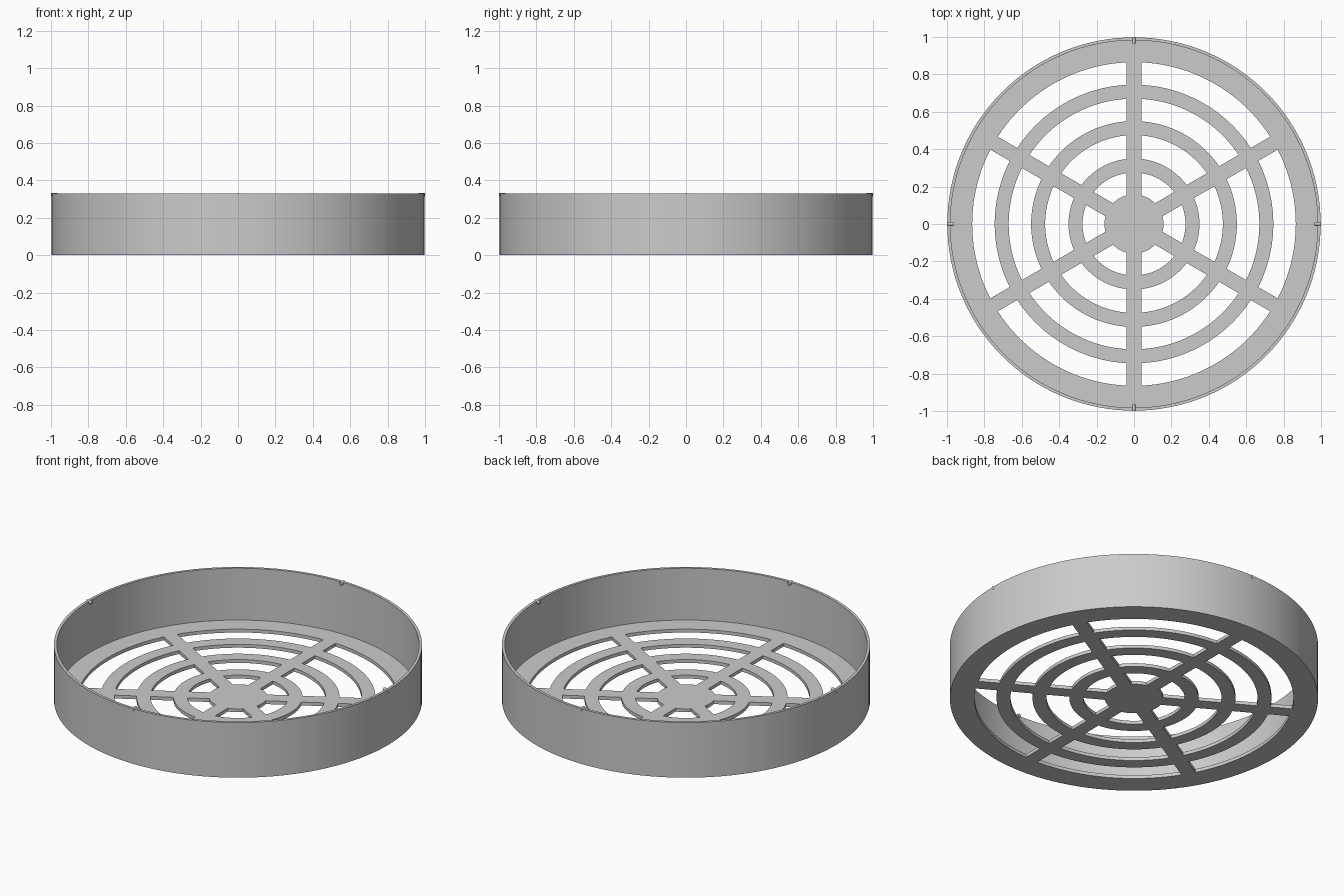
import bpy, bmesh
from math import sin, cos, asin, pi, tau
from mathutils import Matrix, Vector

cube = bpy.data.objects.get("Cube")
if cube:
    bpy.data.objects.remove(cube, do_unlink=True)

SEGMENTS = 128
RADIUS, WALL, HEIGHT, FLOOR = 0.998, 0.016, 0.33, 0.02
SPOKE_HALF = 0.04
SLOTS = [(0.158, 0.275), (0.35, 0.475), (0.55, 0.67), (0.745, 0.865)]

grey = bpy.data.materials.new("light grey plastic")
grey.use_nodes = True
colour = (0.6, 0.6, 0.6, 1)
grey.diffuse_color = colour
grey.node_tree.nodes["Principled BSDF"].inputs["Base Color"].default_value = colour


def make_object(name, bm):
    bmesh.ops.recalc_face_normals(bm, faces=bm.faces)
    mesh = bpy.data.meshes.new(name)
    bm.to_mesh(mesh)
    bm.free()
    mesh.materials.append(grey)
    obj = bpy.data.objects.new(name, mesh)
    bpy.context.collection.objects.link(obj)
    return obj


def activate(obj):
    bpy.ops.object.select_all(action='DESELECT')
    obj.select_set(True)
    bpy.context.view_layer.objects.active = obj


def arc(radius, start, end, steps):
    angles = [start + (end - start) * i / steps for i in range(steps + 1)]
    return [Vector((radius * cos(a), radius * sin(a), -0.1)) for a in angles]


# Shallow round tray: turned from its wall and floor profile
bm = bmesh.new()
inner = RADIUS - WALL
profile = [(RADIUS, 0), (RADIUS, HEIGHT), (inner, HEIGHT), (inner, FLOOR)]
rings = [[bm.verts.new((r * cos(tau * i / SEGMENTS), r * sin(tau * i / SEGMENTS), z))
          for i in range(SEGMENTS)] for r, z in profile]
for low, high in zip(rings, rings[1:]):
    for i in range(SEGMENTS):
        j = (i + 1) % SEGMENTS
        bm.faces.new((low[i], low[j], high[j], high[i]))
bm.faces.new(rings[0])
bm.faces.new(rings[-1])
tray = make_object("grille_tray", bm)

# Slot cutters: curved openings between the rings and parallel-sided spokes
bm = bmesh.new()
for sector in range(6):
    start = pi / 6 + sector * pi / 3
    end = start + pi / 3
    for r_in, r_out in SLOTS:
        gap_in, gap_out = asin(SPOKE_HALF / r_in), asin(SPOKE_HALF / r_out)
        outline = arc(r_out, start + gap_out, end - gap_out, 20)
        outline += reversed(arc(r_in, start + gap_in, end - gap_in, 20))
        face = bm.faces.new([bm.verts.new(p) for p in outline])
        top = bmesh.ops.extrude_face_region(bm, geom=[face])
        verts = [v for v in top["geom"] if isinstance(v, bmesh.types.BMVert)]
        bmesh.ops.translate(bm, verts=verts, vec=(0, 0, 0.2))
cutter = make_object("slot_cutter", bm)
cutter.hide_render = True

cut = tray.modifiers.new("slots", 'BOOLEAN')
cut.operation, cut.solver, cut.object = 'DIFFERENCE', 'EXACT', cutter
activate(tray)
bpy.ops.object.modifier_apply(modifier=cut.name)
bpy.data.objects.remove(cutter, do_unlink=True)
bpy.ops.object.shade_smooth_by_angle(angle=pi / 6)

# Four small pegs through the rim
for name, turn in (("left", 0), ("back", 1), ("right", 2), ("front", 3)):
    bm = bmesh.new()
    place = (Matrix.Rotation(turn * pi / 2, 4, 'Z') @ Matrix.Translation((0.983, 0, 0.323))
             @ Matrix.Rotation(pi / 2, 4, 'Y'))
    bmesh.ops.create_cone(bm, cap_ends=True, segments=16, radius1=0.01, radius2=0.01,
                          depth=0.034, matrix=place)
    activate(make_object(name + "_rim_peg", bm))
    bpy.ops.object.shade_smooth_by_angle(angle=pi / 6)
